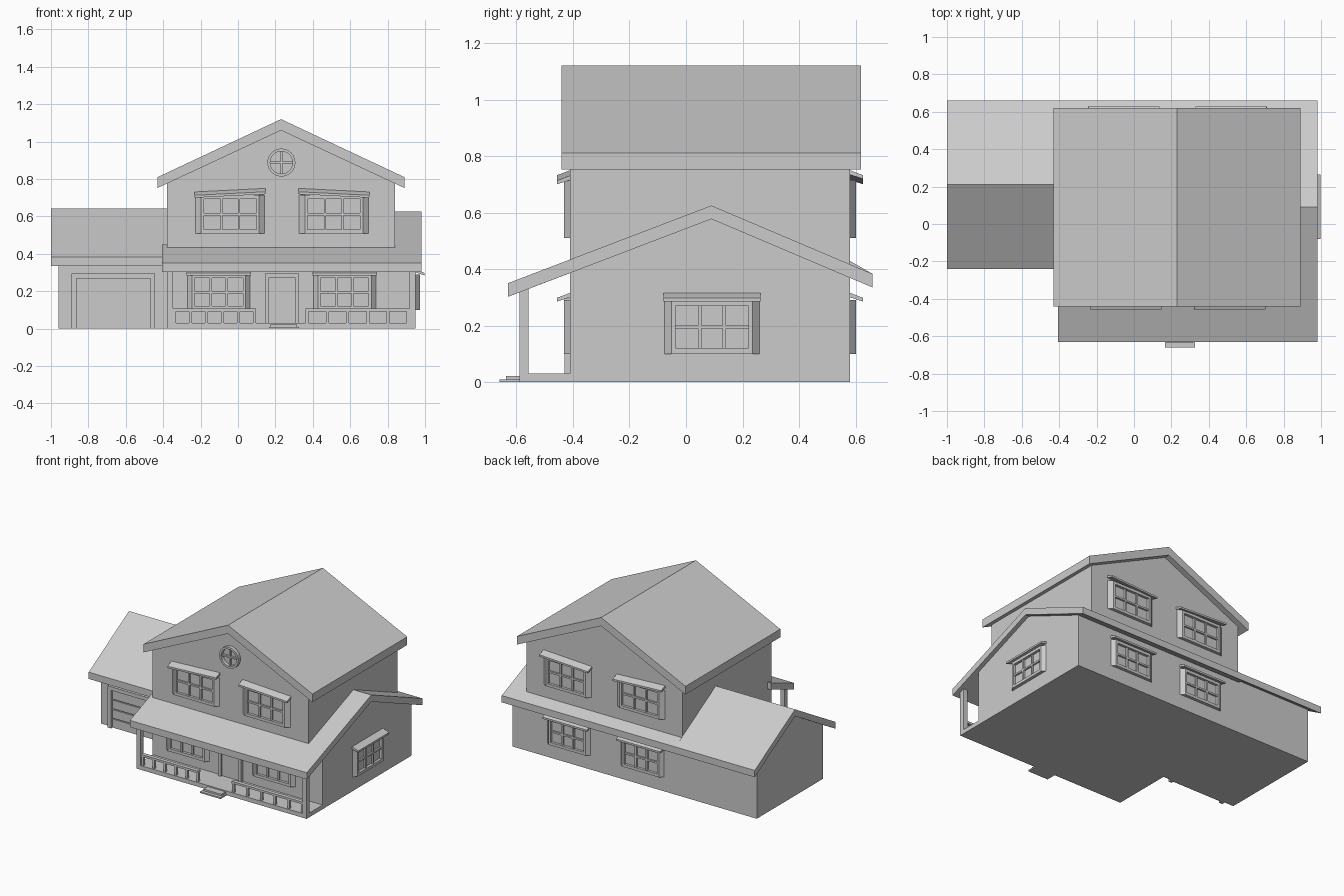
import bpy, bmesh
from math import pi, tau
from mathutils import Matrix, Vector

if "Cube" in bpy.data.objects:
    bpy.data.objects.remove(bpy.data.objects["Cube"])


def prism(bm, axis, a, b, pts, m=None):
    """Extrude a closed 2D profile along an axis from a to b."""
    def place(p, t):
        u, v = p
        c = Vector({'x': (t, u, v), 'y': (u, t, v), 'z': (u, v, t)}[axis])
        return m @ c if m else c
    lo = [bm.verts.new(place(p, a)) for p in pts]
    hi = [bm.verts.new(place(p, b)) for p in pts]
    bm.faces.new(lo)
    bm.faces.new(hi)
    n = len(pts)
    for i in range(n):
        j = (i + 1) % n
        bm.faces.new((lo[i], lo[j], hi[j], hi[i]))


def box(bm, x0, x1, y0, y1, z0, z1):
    prism(bm, 'z', z0, z1, [(x0, y0), (x1, y0), (x1, y1), (x0, y1)])


def finish(bm, name, m=None):
    bmesh.ops.recalc_face_normals(bm, faces=bm.faces)
    me = bpy.data.meshes.new(name)
    bm.to_mesh(me)
    bm.free()
    ob = bpy.data.objects.new(name, me)
    bpy.context.collection.objects.link(ob)
    if m:
        ob.matrix_world = m
    return ob


def solid(name, axis, a, b, pts):
    bm = bmesh.new()
    prism(bm, axis, a, b, pts)
    return finish(bm, name)


def boxes(name, items):
    bm = bmesh.new()
    for it in items:
        box(bm, *it)
    return finish(bm, name)


# Walls
solid("main_lower_walls", 'x', -0.38, 0.95,
      [(-0.41, 0), (0.58, 0), (0.58, 0.39), (0.09, 0.60), (-0.41, 0.40)])
solid("upper_walls", 'y', -0.41, 0.58,
      [(-0.38, 0.36), (0.84, 0.36), (0.84, 0.80), (0.23, 1.08), (-0.38, 0.80)])
solid("garage_walls", 'x', -0.96, -0.38,
      [(-0.16, 0), (0.58, 0), (0.58, 0.39), (0.21, 0.61), (-0.16, 0.39)])

# Roof slabs
solid("upper_roof", 'y', -0.44, 0.62,
      [(-0.43, 0.81), (0.23, 1.12), (0.89, 0.81),
       (0.89, 0.752), (0.23, 1.06), (-0.43, 0.752)])
solid("lower_roof", 'x', -0.38, 0.98,
      [(-0.63, 0.35), (0.09, 0.625), (0.66, 0.383),
       (0.66, 0.335), (0.09, 0.577), (-0.63, 0.302)])
solid("porch_roof_end", 'x', -0.405, -0.38,
      [(-0.63, 0.35), (-0.37, 0.449), (-0.37, 0.401), (-0.63, 0.302)])
solid("garage_roof", 'x', -1.0, -0.38,
      [(-0.24, 0.383), (0.21, 0.643), (0.66, 0.383),
       (0.66, 0.335), (0.21, 0.595), (-0.24, 0.335)])

# Porch deck, steps, corner posts
boxes("porch_deck", [(-0.38, 0.95, -0.59, -0.41, 0, 0.03)])
boxes("porch_steps", [(0.165, 0.325, -0.66, -0.59, 0, 0.01),
                      (0.175, 0.315, -0.637, -0.59, 0.01, 0.022)])
boxes("porch_posts", [(x, x + 0.032, -0.59, -0.557, 0.03, 0.335)
                      for x in (-0.38, 0.918)])

# Porch railings
for name, x0, x1 in (("left_railing", -0.348, 0.097), ("right_railing", 0.362, 0.918)):
    parts = [(x0, x1, -0.587, -0.56, 0.093, 0.108)]
    for i in range(6):
        x = x0 + (x1 - x0 - 0.016) * i / 5
        parts.append((x, x + 0.016, -0.582, -0.565, 0.03, 0.093))
    boxes(name, parts)


def door_frame(name, x0, x1, z0, z1, y, t, d):
    boxes(name, [(x0, x0 + t, y - d, y, z0, z1), (x1 - t, x1, y - d, y, z0, z1),
                 (x0 + t, x1 - t, y - d, y, z1 - t, z1)])


# Front door and garage door
door_frame("front_door_frame", 0.145, 0.326, 0.03, 0.295, -0.41, 0.022, 0.02)
boxes("front_door", [(0.167, 0.304, -0.416, -0.41, 0.03, 0.273)])
door_frame("garage_door_frame", -0.89, -0.443, 0, 0.295, -0.16, 0.026, 0.025)
boxes("garage_door", [(-0.864, -0.469, -0.168, -0.16, 0.067 * i, 0.067 * i + 0.06)
                      for i in range(4)])


# Windows: slanted casing, 3x2 bars, glass and sloping hood
def window(name, loc, angle, w, pw, h, tilt=0.0):
    m = Matrix.Translation(loc) @ Matrix.Rotation(angle, 4, 'Z')
    d, p = 0.022, pw / 2
    bm = bmesh.new()
    for s in (-1, 1):
        prism(bm, 'z', -h / 2, h / 2, [(s * w / 2, 0), (s * (p + 0.015), -d),
                                       (s * p, -d), (s * p, 0)])
        box(bm, -p, p, -d, 0, s * h / 2 - 0.01 * (s + 1), s * h / 2 + 0.01 * (1 - s))
        x = s * pw / 6
        box(bm, x - 0.006, x + 0.006, -0.016, 0, -h / 2 + 0.02, h / 2 - 0.02)
    box(bm, -p, p, -0.016, 0, -0.006, 0.006)
    box(bm, -p, p, -0.004, 0, -h / 2, h / 2)
    finish(bm, name, m)
    bm = bmesh.new()
    prism(bm, 'x', -w / 2 - 0.005, w / 2 + 0.005,
          [(0, 0.026), (-0.047, 0.008), (-0.047, -0.005), (0, 0.010)])
    finish(bm, name + "_hood", m @ Matrix.Translation((0, 0, h / 2))
           @ Matrix.Rotation(-tilt, 4, 'Y'))


for side, y, ang, uppers, lowers in (
        ("front", -0.41, 0, (-0.042, 0.512), (-0.103, 0.57)),
        ("back", 0.58, pi, (-0.055, 0.52), (-0.065, 0.51))):
    for i, tag in enumerate(("left", "right")):
        window(f"{side}_upper_{tag}_window", (uppers[i], y, 0.612), ang,
               0.37, 0.28, 0.205, 0.05 if i == 0 else -0.05)
        window(f"{side}_lower_{tag}_window", (lowers[i], y, 0.195), ang,
               0.335, 0.257, 0.19)
window("side_window", (0.95, 0.092, 0.195), pi / 2, 0.335, 0.257, 0.19)

# Round gable window
bm = bmesh.new()
ring = [bm.verts.new(c) for c in ((0.075, 0, 0), (0.075, -0.025, 0),
                                  (0.06, -0.025, 0), (0.06, 0, 0))]
edges = [bm.edges.new((ring[i], ring[(i + 1) % 4])) for i in range(4)]
bmesh.ops.spin(bm, geom=ring + edges, cent=(0, 0, 0), axis=(0, 1, 0),
               angle=tau, steps=24, use_duplicate=False)
bmesh.ops.remove_doubles(bm, verts=bm.verts, dist=0.0005)
box(bm, -0.062, 0.062, -0.015, 0, -0.005, 0.005)
box(bm, -0.005, 0.005, -0.015, 0, -0.062, 0.062)
finish(bm, "round_window", Matrix.Translation((0.232, -0.41, 0.888)))
